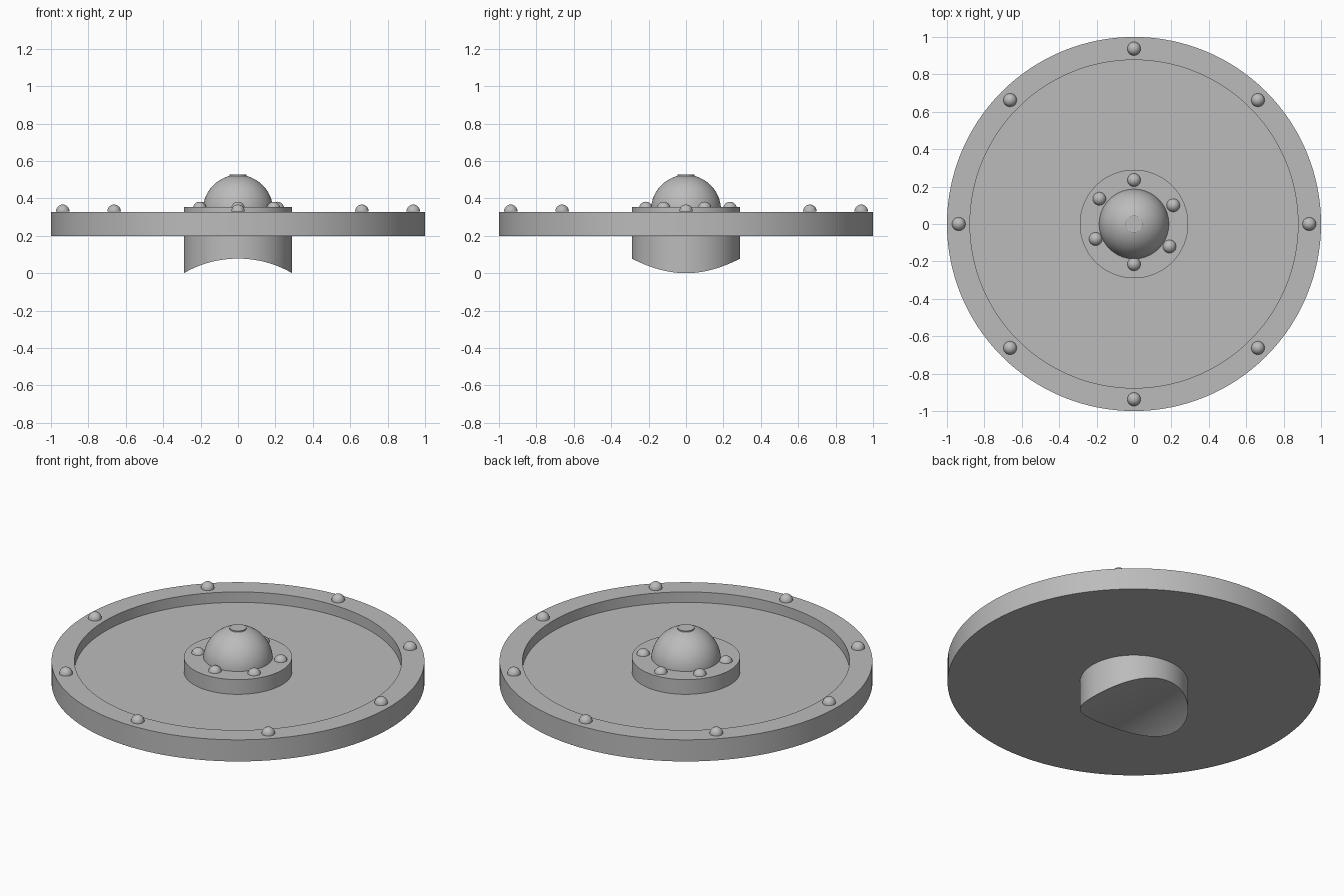
import bpy, bmesh, math

if "Cube" in bpy.data.objects:
    bpy.data.objects.remove(bpy.data.objects["Cube"])

SEGMENTS = 96
RIM_TOP, HUB_TOP, HUB_RADIUS = 0.328, 0.353, 0.29

grey = bpy.data.materials.new("plain grey")
grey.use_nodes = True
colour = (0.5, 0.5, 0.5, 1)
grey.diffuse_color = colour
grey.node_tree.nodes["Principled BSDF"].inputs["Base Color"].default_value = colour


def finish(name, bm, location=(0, 0, 0)):
    bmesh.ops.recalc_face_normals(bm, faces=bm.faces)
    mesh = bpy.data.meshes.new(name)
    bm.to_mesh(mesh)
    bm.free()
    mesh.materials.append(grey)
    obj = bpy.data.objects.new(name, mesh)
    obj.location = location
    bpy.context.collection.objects.link(obj)
    bpy.ops.object.select_all(action="DESELECT")
    obj.select_set(True)
    bpy.context.view_layer.objects.active = obj
    bpy.ops.object.shade_smooth_by_angle(angle=math.radians(35))
    return obj


def lathe(name, profile, location=(0, 0, 0), steps=SEGMENTS):
    """Turn a (radius, height) profile around the z axis."""
    bm = bmesh.new()
    verts = [bm.verts.new((r, 0, z)) for r, z in profile]
    edges = [bm.edges.new(pair) for pair in zip(verts, verts[1:])]
    bmesh.ops.spin(bm, geom=verts + edges, cent=(0, 0, 0), axis=(0, 0, 1),
                   angle=math.tau, steps=steps)
    bmesh.ops.remove_doubles(bm, verts=bm.verts, dist=0.0001)
    return finish(name, bm, location)


def dome_profile(radius, height, steps):
    arc = [i / steps * math.pi / 2 for i in range(steps)]
    return [(radius * math.cos(a), height * math.sin(a)) for a in arc] + [(0, height)]


# Plate with a raised outer rim
lathe("rimmed_plate", [(0, 0.2), (1, 0.2), (1, RIM_TOP), (0.877, RIM_TOP),
                       (0.877, 0.266), (0, 0.266)], steps=128)

# Hub whose underside is a saddle hollowed along y
bm = bmesh.new()
saddle_radius, saddle_z = 0.578, -0.5
top, bottom = [], []
for i in range(SEGMENTS):
    a = math.tau * i / SEGMENTS
    x, y = HUB_RADIUS * math.cos(a), HUB_RADIUS * math.sin(a)
    top.append(bm.verts.new((x, y, HUB_TOP)))
    bottom.append(bm.verts.new((x, y, saddle_z + math.sqrt(saddle_radius**2 - x * x))))
bm.faces.new(top)
for i in range(SEGMENTS):
    j = (i + 1) % SEGMENTS
    bm.faces.new((bottom[i], bottom[j], top[j], top[i]))
for i in range(SEGMENTS // 2):
    strip = [bottom[i], bottom[i + 1], bottom[-i - 1], bottom[-i]]
    bm.faces.new(list(dict.fromkeys(strip)))
finish("saddle_hub", bm)

# Central dome and its small flat cap
lathe("centre_dome", dome_profile(0.187, 0.187, 24), (0, 0, 0.338))
lathe("dome_cap", [(0, 0.5), (0.045, 0.5), (0.045, 0.527), (0, 0.527)], steps=32)

# Rivets around the rim and the hub
rivet = dome_profile(0.036, 0.036, 8)
for i in range(8):
    a = math.tau * i / 8
    lathe(f"rim_rivet_{i + 1}", rivet,
          (0.937 * math.cos(a), 0.937 * math.sin(a), RIM_TOP + 0.003), 24)
hub_rivets = [(0, 0.235), (0.21, 0.1), (0.19, -0.12),
              (0, -0.215), (-0.205, -0.08), (-0.185, 0.135)]
for i, (x, y) in enumerate(hub_rivets):
    lathe(f"hub_rivet_{i + 1}", rivet, (x, y, HUB_TOP - 0.007), 24)
